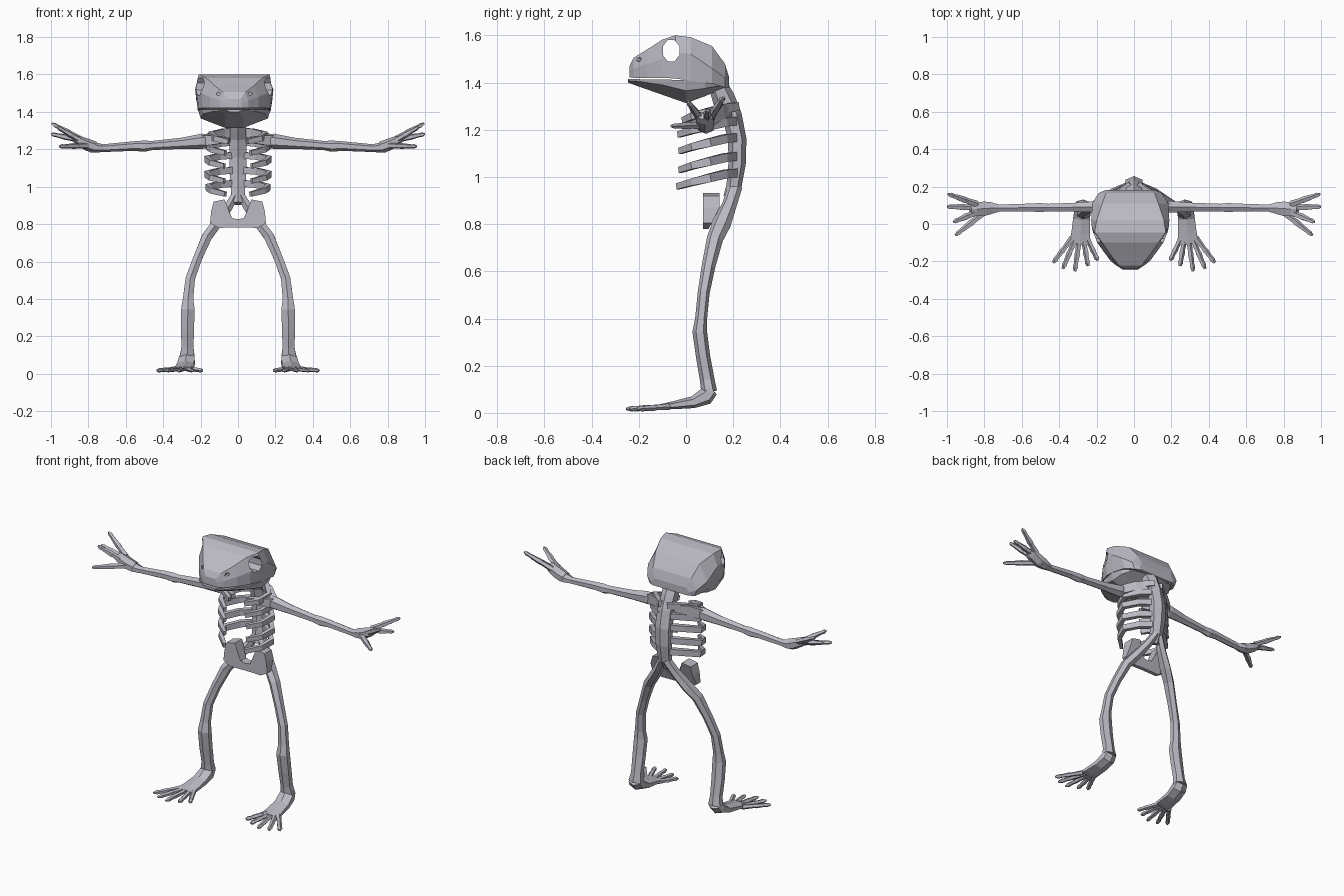
import bpy, bmesh, math
from mathutils import Vector

bone = bpy.data.materials.new("bone_grey")
bone.diffuse_color = (0.50, 0.49, 0.55, 1)


def finish(bm, name):
    bmesh.ops.recalc_face_normals(bm, faces=bm.faces[:])
    me = bpy.data.meshes.new(name)
    bm.to_mesh(me)
    bm.free()
    me.materials.append(bone)
    ob = bpy.data.objects.new(name, me)
    bpy.context.collection.objects.link(ob)
    return ob


def skin(bm, rings):
    """Join rings of points into a closed flat-faced solid."""
    vs = [[bm.verts.new(p) for p in r] for r in rings]
    n = len(vs[0])
    for a, b in zip(vs, vs[1:]):
        for i in range(n):
            bm.faces.new((a[i], a[(i + 1) % n], b[(i + 1) % n], b[i]))
    bm.faces.new(vs[0])
    bm.faces.new(vs[-1])


def tube(bm, path, sides=6, ref=(0, 0, 1), flip=1):
    """path: (x, y, z, half size across, half size along ref)."""
    pts = [Vector(p[:3]) for p in path]
    rings = []
    k = 1 / math.cos(math.pi / sides)
    for i, p in enumerate(pts):
        t = (pts[min(i + 1, len(pts) - 1)] - pts[max(i - 1, 0)]).normalized()
        u = Vector(ref)
        u = (u - t * u.dot(t)).normalized()
        v = t.cross(u)
        ring = []
        for j in range(sides):
            a = 2 * math.pi * (j + 0.5) / sides
            q = p + v * path[i][3] * k * math.cos(a) + u * path[i][4] * k * math.sin(a)
            ring.append((q.x * flip, q.y, q.z))
        rings.append(ring)
    skin(bm, rings)


def pair(name, paths, sides=6, ref=(0, 0, 1)):
    for flip, side in ((1, "left"), (-1, "right")):
        bm = bmesh.new()
        for path in paths:
            tube(bm, path, sides, ref, flip)
        finish(bm, side + "_" + name)


# Head: lofts along y, each section (y, then three x/z pairs)
HX = -0.02


def head_loft(name, sections):
    bm = bmesh.new()
    rings = []
    for y, *c in sections:
        half = [(c[i], c[i + 1]) for i in (0, 2, 4)]
        rings.append([(HX + x, y, z) for x, z in half]
                     + [(HX - x, y, z) for x, z in reversed(half)])
    skin(bm, rings)
    return finish(bm, name)


skull = head_loft("skull", [
    (-0.240, .040, 1.422, .040, 1.45, .035, 1.470),
    (-0.222, .075, 1.420, .075, 1.46, .060, 1.505),
    (-0.165, .130, 1.420, .130, 1.48, .105, 1.540),
    (-0.100, .170, 1.420, .176, 1.50, .150, 1.582),
    (-0.045, .190, 1.417, .203, 1.53, .190, 1.600),
    (0.020, .195, 1.408, .209, 1.52, .180, 1.592),
    (0.110, .188, 1.395, .203, 1.46, .150, 1.555),
    (0.165, .155, 1.380, .170, 1.42, .130, 1.480),
    (0.182, .120, 1.380, .130, 1.40, .110, 1.425)])

head_loft("lower_jaw", [
    (-0.245, .040, 1.414, .040, 1.408, .025, 1.400),
    (-0.200, .105, 1.414, .105, 1.405, .045, 1.383),
    (-0.100, .172, 1.413, .165, 1.390, .050, 1.348),
    (0.000, .193, 1.410, .180, 1.365, .045, 1.313),
    (0.080, .190, 1.408, .178, 1.375, .050, 1.342),
    (0.172, .125, 1.400, .125, 1.390, .060, 1.382)])

# Eye sockets and nostrils cut through the skull
bm = bmesh.new()
tube(bm, [(HX - .3, -.063, 1.535, .035, .045), (HX + .3, -.063, 1.535, .035, .045)], 8)
for s in (-1, 1):
    x = HX + s * .085
    tube(bm, [(x, -.26, 1.497, .009, .008), (x, -.175, 1.497, .009, .008)], 6)
cutter = finish(bm, "socket_cutter")
cutter.hide_render = True
cutter.hide_viewport = True
mod = skull.modifiers.new("sockets", 'BOOLEAN')
mod.operation = 'DIFFERENCE'
mod.solver = 'EXACT'
mod.object = cutter

# Spine
bm = bmesh.new()
tube(bm, [(0, .135, 1.39, .045, .035), (0, .160, 1.33, .042, .042),
          (0, .195, 1.26, .044, .036), (0, .217, 1.16, .046, .034),
          (0, .217, 1.06, .044, .032), (0, .203, .96, .036, .028),
          (0, .185, .91, .025, .024)], 6, (0, 1, 0))
finish(bm, "spine")

# Ribs: back to outer corner, then forward towards the chest
ribs = []
for z, w, front in ((.96, .172, -.035), (1.03, .178, -.025), (1.11, .178, -.025),
                    (1.18, .172, -.03), (1.24, .155, -.01)):
    ribs.append([(.02, .215, z + .058, .014, .018), (w - .075, .165, z + .052, .014, .018),
                 (w - .012, .10, z + .036, .014, .018), (w - .035, .03, z + .018, .013, .015),
                 (w - .105, front, z, .009, .013)])
pair("ribs", ribs, 4)

# Shoulder blades and collar bones
pair("shoulder_blade", [
    [(.175, .095, 1.245, .022, .028), (.11, .15, 1.275, .014, .028), (.05, .185, 1.28, .012, .020)],
    [(.18, .09, 1.245, .020, .028), (.11, .05, 1.25, .014, .022), (.045, .02, 1.25, .012, .014)]], 4)

# Arms
pair("arm", [[
    (.15, .095, 1.245, .022, .030), (.19, .092, 1.243, .031, .035),
    (.30, .090, 1.232, .024, .026), (.46, .088, 1.220, .020, .021),
    (.50, .088, 1.217, .024, .026), (.56, .088, 1.217, .021, .022),
    (.72, .085, 1.206, .019, .018), (.76, .085, 1.209, .030, .023),
    (.79, .085, 1.214, .032, .026)]])

# Hands with four spread fingers
pair("palm", [[(.765, .085, 1.212, .032, .026), (.80, .082, 1.222, .037, .028),
               (.85, .080, 1.246, .038, .023), (.875, .080, 1.258, .030, .015)]])
fingers = []
for root, tip in (((.84, .105, 1.252), (.995, .160, 1.338)),
                  ((.85, .088, 1.250), (1.0, .092, 1.282)),
                  ((.84, .062, 1.245), (.965, .010, 1.318)),
                  ((.80, .062, 1.220), (.955, -.062, 1.215))):
    a, b = Vector(root), Vector(tip)
    fingers.append([(*a.lerp(b, f), r, r * .9) for f, r in
                    ((0, .016), (.35, .013), (.45, .015), (.8, .010), (.9, .011), (1, .005))])
pair("fingers", fingers, 5)

# Pelvis: two tapering blades joined by a bar below
half = [(0, .782), (.105, .780), (.150, .805), (.143, .870), (.130, .920),
        (.072, .932), (.050, .875), (.032, .832), (0, .826)]
for flip, side in ((1, "left"), (-1, "right")):
    bm = bmesh.new()
    skin(bm, [[(x * flip, .072, z) for x, z in half],
              [(x * flip, .095 + min(1, max(0, (z - .78) / .08)) * .047, z) for x, z in half]])
    finish(bm, side + "_pelvis")

# Legs, running from the base of the spine to the ankles
pair("leg", [[
    (.012, .208, .96, .020, .027), (.055, .185, .885, .023, .027),
    (.115, .150, .80, .026, .035), (.165, .122, .735, .027, .030),
    (.215, .095, .62, .024, .025), (.255, .075, .51, .025, .022),
    (.267, .064, .40, .028, .022), (.268, .058, .345, .036, .027),
    (.270, .072, .24, .035, .026), (.270, .090, .14, .032, .027),
    (.272, .098, .09, .040, .029)]], 6, (0, 1, 0))

# Feet with five spread toes
pair("foot", [[
    (.272, .108, .098, .036, .026), (.274, .083, .070, .043, .032),
    (.280, .030, .045, .045, .022), (.285, -.05, .033, .050, .015),
    (.290, -.105, .026, .056, .010)]])
toes = []
for i, (tx, ty) in enumerate(((.192, -.195), (.245, -.225), (.315, -.253),
                              (.380, -.240), (.432, -.208))):
    a, b = Vector((.250 + i * .02, -.075, .026)), Vector((tx, ty, .017))
    toes.append([(*a.lerp(b, f), r, r * .85) for f, r in
                 ((0, .014), (.4, .011), (.5, .013), (.75, .010), (.88, .012), (1, .006))])
pair("toes", toes, 5)
